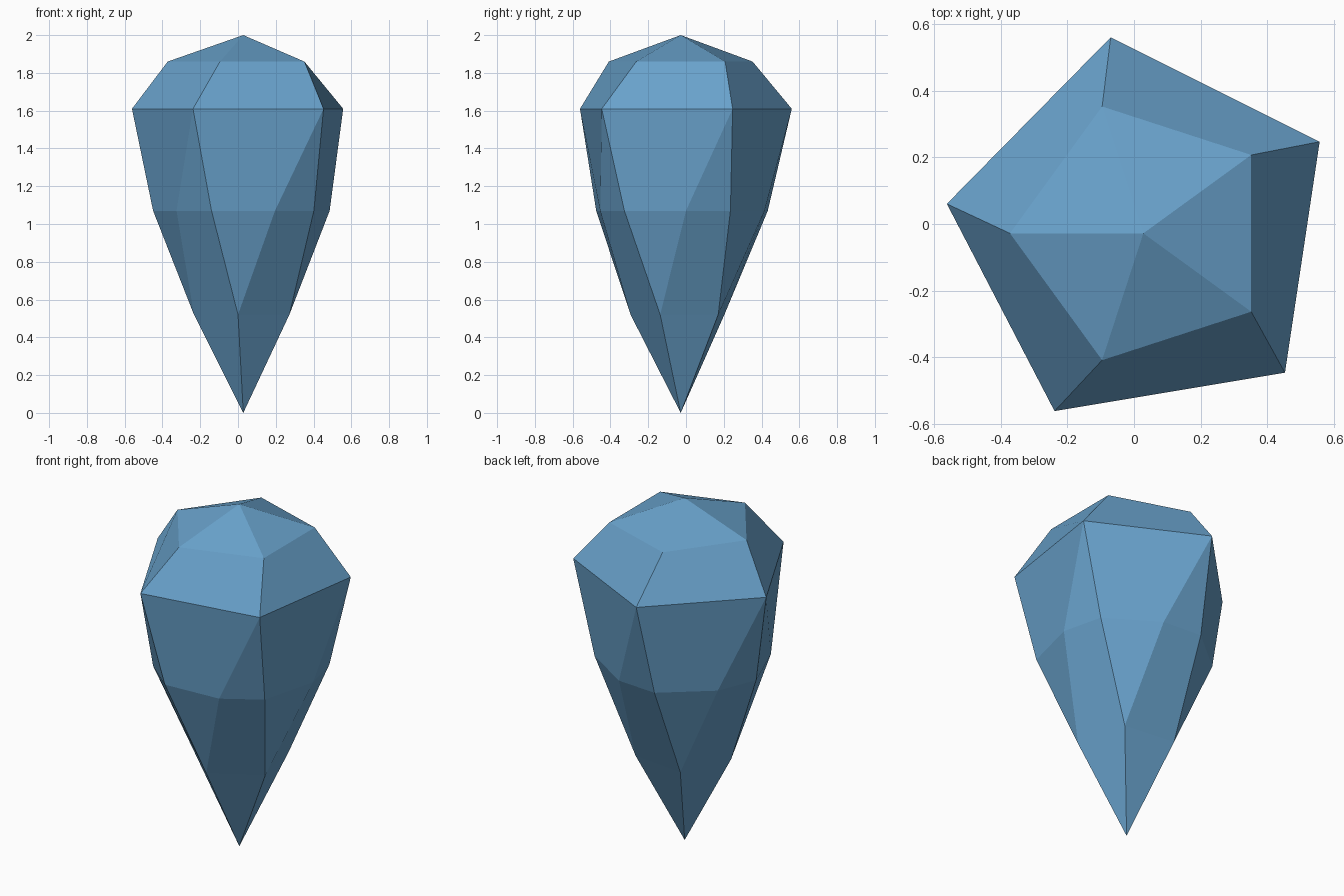
import bpy, bmesh, math

if "Cube" in bpy.data.objects:
    bpy.data.objects.remove(bpy.data.objects["Cube"])

CX, CY, N = 0.028, -0.028, 5      # axis of the stone, number of sides

mat = bpy.data.materials.new("blue crystal")
mat.diffuse_color = (0.14, 0.36, 0.60, 1)
mat.use_nodes = True
mat.node_tree.nodes["Principled BSDF"].inputs["Base Color"].default_value = mat.diffuse_color

bm = bmesh.new()


def ring(radius, angle, z):
    """Five points around the axis."""
    out = []
    for k in range(N):
        a = math.radians(angle + 72 * k)
        out.append(bm.verts.new((CX + radius * math.cos(a), CY + radius * math.sin(a), z)))
    return out


# Twisted five-sided rings, from the crown down to the point
top = bm.verts.new((CX, CY, 2.0))
crown = ring(0.40, -108, 1.86)
girdle = ring(0.596, -116.54, 1.61)
belly = ring(0.478, -110.6, 1.07)      # on the main ridges
facet = ring(0.458, -68.5, 1.07)       # on the diagonal facet edges
lower = ring(0.267, -96, 0.52)
tip = bm.verts.new((CX, CY, 0.0))

for i in range(N):
    j = (i + 1) % N
    for face in (
        (top, crown[i], crown[j]),
        (crown[i], girdle[i], girdle[j], crown[j]),
        (girdle[i], belly[i], facet[i], girdle[j]),
        (girdle[j], facet[i], belly[j]),
        (belly[i], lower[i], facet[i]),
        (facet[i], lower[i], lower[j], belly[j]),
        (lower[i], tip, lower[j]),
    ):
        bm.faces.new(face)

bmesh.ops.recalc_face_normals(bm, faces=bm.faces)
mesh = bpy.data.meshes.new("crystal")
bm.to_mesh(mesh)
bm.free()
mesh.materials.append(mat)
bpy.context.collection.objects.link(bpy.data.objects.new("crystal", mesh))
